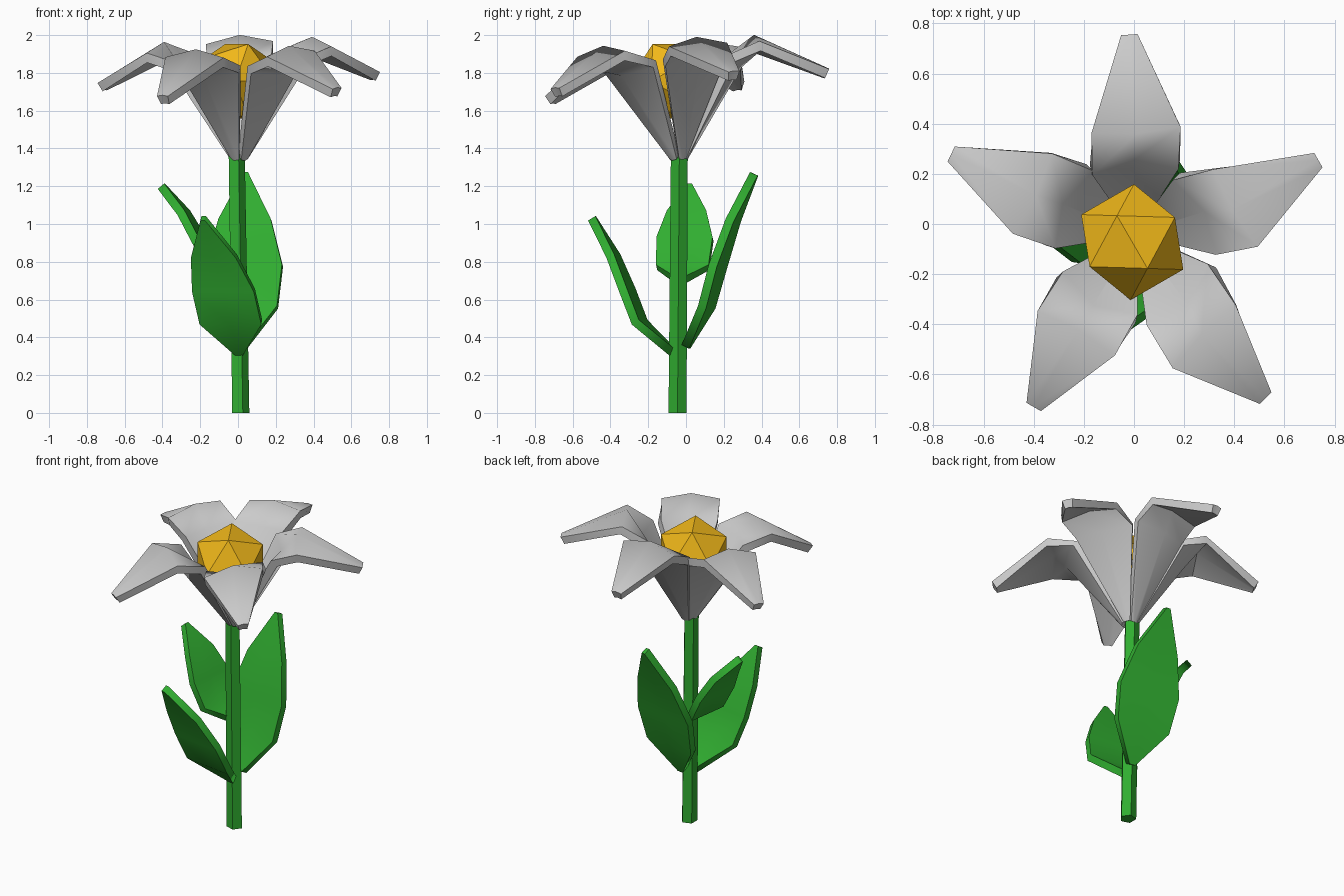
import bpy, bmesh
from math import sin, cos, radians, pi

if "Cube" in bpy.data.objects:
    bpy.data.objects.remove(bpy.data.objects["Cube"])

FLOWER = (0.005, -0.04)


def material(name, color):
    m = bpy.data.materials.new(name)
    m.diffuse_color = (*color, 1)
    m.use_nodes = True
    m.node_tree.nodes["Principled BSDF"].inputs["Base Color"].default_value = m.diffuse_color
    return m


GREEN = material("leaf_green", (0.03, 0.42, 0.03))
YELLOW = material("centre_yellow", (0.88, 0.48, 0.01))


def make(name, verts, faces, mat=None):
    me = bpy.data.meshes.new(name)
    me.from_pydata(verts, [], faces)
    ob = bpy.data.objects.new(name, me)
    bpy.context.collection.objects.link(ob)
    if mat:
        me.materials.append(mat)
    return ob


def blade(name, rows, angle, origin, thick, offset, mat=None, tilt=(0, 0)):
    """Rows of (edge s, edge z, half width, centre s, centre z, sideways shift)."""
    a = radians(angle)
    verts, faces = [], []
    for s, z, w, sc, zc, shift in rows:
        for r, h, side in ((s, z, w), (sc, zc, 0), (s, z, -w)):
            lat = side + shift
            dx = r * cos(a) - lat * sin(a)
            dy = r * sin(a) + lat * cos(a)
            verts.append((origin[0] + dx, origin[1] + dy, h + tilt[0] * dx + tilt[1] * dy))
    for i in range(len(rows) - 1):
        for j in (0, 1):
            k = 3 * i + j
            faces.append((k, k + 1, k + 4, k + 3))
    ob = make(name, verts, faces, mat)
    mod = ob.modifiers.new("thickness", 'SOLIDIFY')
    mod.thickness, mod.offset = thick, offset
    bpy.ops.object.select_all(action='DESELECT')
    ob.select_set(True)
    bpy.context.view_layer.objects.active = ob
    bpy.ops.object.modifier_apply(modifier=mod.name)
    bpy.ops.object.shade_smooth_by_angle(angle=radians(65))
    return ob


# Stem: slightly leaning five-sided prism
ring = [(0.01, -0.045, 0.0, 0.05), (-0.012, -0.035, 1.42, 0.047)]
sv = [(x + r * cos(2 * pi * i / 5), y + r * sin(2 * pi * i / 5), z)
      for x, y, z, r in ring for i in range(5)]
sf = [(i, (i + 1) % 5, (i + 1) % 5 + 5, i + 5) for i in range(5)]
make("stem", sv, sf + [(4, 3, 2, 1, 0), (5, 6, 7, 8, 9)], GREEN)

# Petals: steep throat, then folded outward and down
# (direction, fold distance, tip distance, sideways shift of the outer part)
petals = [(94, 0.414, 0.795, -0.032), (30, 0.398, 0.78, -0.11), (-45, 0.484, 0.83, -0.095),
          (240, 0.46, 0.80, -0.006), (154, 0.439, 0.80, 0.035)]
for n, (ang, fold, tip, lat) in enumerate(petals):
    k = fold / 0.42
    rows = [(0.0, 1.37, 0.006, 0.003, 1.367, 0),
            (0.25 * k, 1.865, 0.172, 0.30 * k, 1.84, 0.55 * lat),
            (fold, 1.925, 0.178, fold - 0.015, 1.967, lat),
            (tip, 1.752, 0.033, tip, 1.757, lat)]
    blade(f"petal_{n + 1}", rows, ang, FLOWER, 0.052, -1, tilt=(0.04, 0.085))

# Leaves: rows of (distance, height, half width, sideways shift)
leaves = [
    ("front_leaf", 262, (0.01, -0.05),
     [(0.02, 0.32, 0.02, 0), (0.20, 0.48, 0.165, -0.02), (0.27, 0.65, 0.165, -0.05),
      (0.35, 0.83, 0.12, -0.09), (0.47, 1.03, 0.012, -0.13)]),
    ("back_leaf", 82, (0.02, -0.04),
     [(0.04, 0.35, 0.02, 0), (0.15, 0.56, 0.18, 0.01), (0.21, 0.78, 0.205, 0.017),
      (0.29, 1.02, 0.14, 0.023), (0.40, 1.265, 0.012, 0.032)]),
    ("side_leaf", 172, (0.0, -0.035),
     [(0.02, 0.70, 0.02, 0), (0.13, 0.77, 0.14, 0), (0.21, 0.92, 0.15, 0),
      (0.29, 1.06, 0.105, 0), (0.41, 1.20, 0.012, 0)]),
]
for name, ang, org, rows in leaves:
    blade(name, [(s, z, w, s, z, lat) for s, z, w, lat in rows], ang, org, 0.045, 0, GREEN)

# Flower centre: icosahedron resting with one edge on top
u, p, t = 0.1215, 0.1966, radians(30)
bm = bmesh.new()
for i in (-1, 1):
    for j in (-1, 1):
        for x, y, z in ((0, i * u, j * p), (i * u, j * p, 0), (i * p, 0, j * u)):
            bm.verts.new((x * cos(t) - y * sin(t) - 0.007, x * sin(t) + y * cos(t) - 0.072, z + 1.756))
bmesh.ops.convex_hull(bm, input=bm.verts)
centre = make("flower_centre", [], [], YELLOW)
bm.to_mesh(centre.data)
bm.free()
